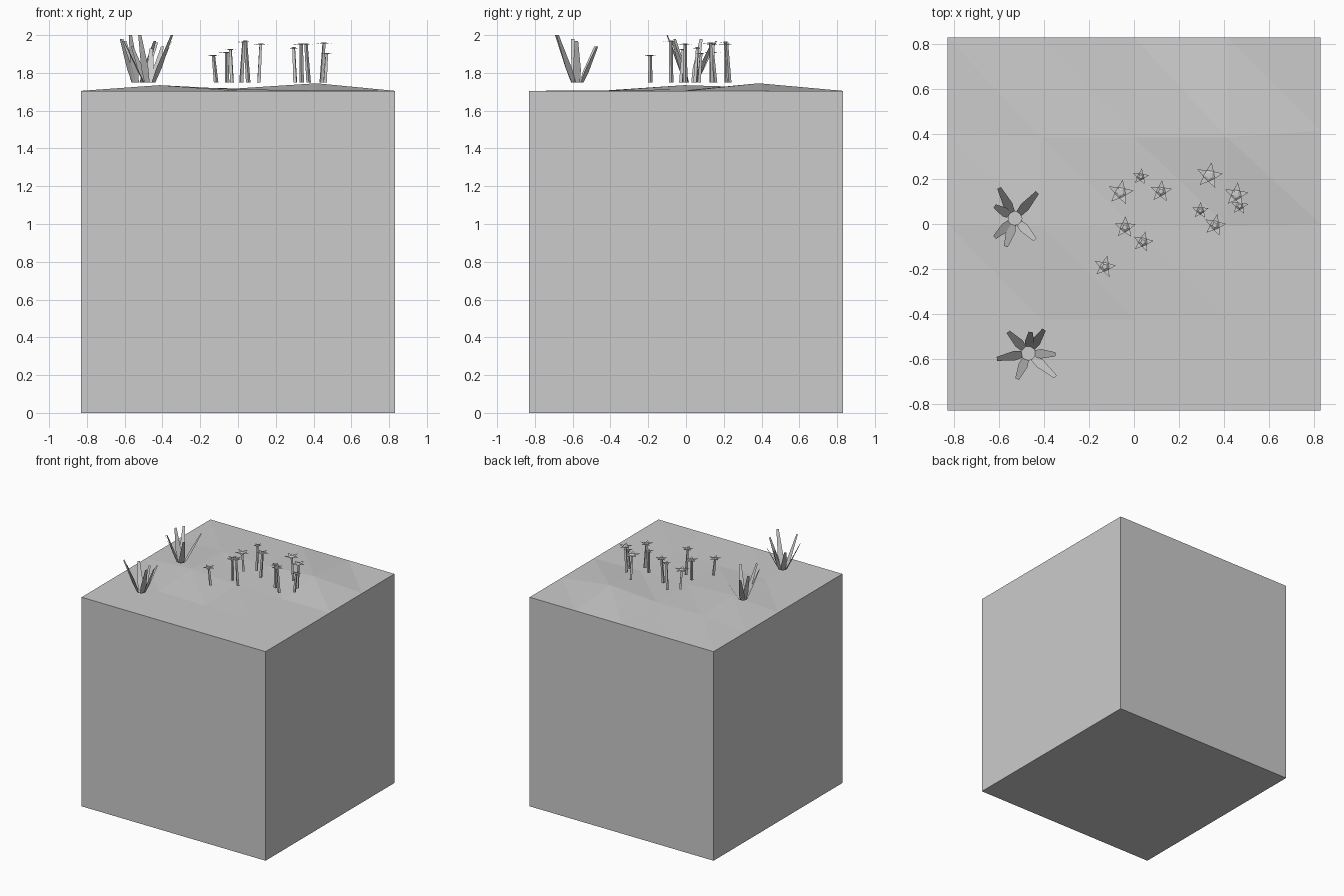
import bpy, bmesh, math
from mathutils import Vector

cube = bpy.data.objects.get("Cube")
if cube:
    bpy.data.objects.remove(cube, do_unlink=True)

grey = bpy.data.materials.new("plain_grey")
grey.use_nodes = True
colour = (0.6, 0.6, 0.6, 1)
grey.diffuse_color = colour
grey.node_tree.nodes["Principled BSDF"].inputs["Base Color"].default_value = colour

HALF = 0.83      # half width of the block
RIM = 1.705      # height of the block's edges
GROUND = 1.75    # height where the plants start


def finish(name, bm):
    """Turn a bmesh into a flat-shaded grey object."""
    mesh = bpy.data.meshes.new(name)
    bm.to_mesh(mesh)
    bm.free()
    mesh.materials.append(grey)
    obj = bpy.data.objects.new(name, mesh)
    bpy.context.collection.objects.link(obj)
    return obj


def ring(bm, centre, radius, count, turn=0.0):
    """Level ring of vertices."""
    verts = []
    for i in range(count):
        a = turn + math.tau * i / count
        verts.append(bm.verts.new(centre + Vector((math.cos(a), math.sin(a), 0)) * radius))
    return verts


# Block of earth with a gently bumpy top: rows run front to back
bumps = [(0.002, 0.0, 0.002),
         (0.030, 0.008, 0.002),
         (0.018, 0.013, 0.040)]
bm = bmesh.new()
cells = 4
grid = []
for j in range(cells + 1):
    row = []
    for i in range(cells + 1):
        inside = 0 < i < cells and 0 < j < cells
        lift = bumps[j - 1][i - 1] if inside else 0
        x, y = (HALF * (2 * k / cells - 1) for k in (i, j))
        if inside:
            y -= 0.03 if j > 2 else 0.01
        row.append(bm.verts.new((x, y, RIM + lift)))
    grid.append(row)
for j in range(cells):
    for i in range(cells):
        a, b = grid[j][i], grid[j][i + 1]
        c, d = grid[j + 1][i + 1], grid[j + 1][i]
        bm.faces.new((a, b, d))
        bm.faces.new((b, c, d))
# Flat walls and underside
edges = [grid[0], [r[-1] for r in grid], grid[-1][::-1], [r[0] for r in grid][::-1]]
foot = [bm.verts.new((e[0].co.x, e[0].co.y, 0)) for e in edges]
for k, edge in enumerate(edges):
    bm.faces.new([foot[k], foot[(k + 1) % 4]] + edge[::-1])
bm.faces.new(foot[::-1])
finish("earth_block", bm)


def grass_clump(name, x, y, tips):
    """Blades that spread outward from a small flat base."""
    bm = bmesh.new()
    centre = Vector((x, y, GROUND))
    bm.faces.new(ring(bm, centre, 0.034, len(tips) + 1))
    for tip in tips:
        tip = Vector(tip)
        out = Vector((tip.x - x, tip.y - y, 0)).normalized()
        side = Vector((-out.y, out.x, 0))
        root = centre + out * 0.03
        pairs = []
        for along, width in ((0, 0.015), (0.3, 0.021), (1, 0.009)):
            p = root.lerp(tip, along)
            pairs.append([bm.verts.new(p + side * s * width) for s in (-1, 1)])
        for low, high in zip(pairs, pairs[1:]):
            bm.faces.new((low[0], high[0], high[1], low[1]))
    finish(name, bm)


grass_clump("back_grass", -0.53, 0.025, [
    (-0.6, 0.16, 1.97), (-0.43, 0.14, 1.96), (-0.62, 0.08, 1.98),
    (-0.62, -0.06, 1.98), (-0.57, -0.1, 2), (-0.44, -0.07, 1.97)])
grass_clump("front_grass", -0.47, -0.575, [
    (-0.56, -0.48, 1.94), (-0.46, -0.48, 1.93), (-0.4, -0.47, 1.94),
    (-0.61, -0.6, 1.98), (-0.52, -0.69, 2), (-0.35, -0.68, 2),
    (-0.35, -0.58, 1.97)])


def flower(name, x, y, height, radius, turn):
    """Slim leaning stem with a flat five-pointed star and round middle."""
    bm = bmesh.new()
    head = Vector((x, y, height))
    lean = Vector((math.cos(turn), math.sin(turn), 0)) * 0.014
    base = Vector((x, y, GROUND)) + lean
    low, high = ring(bm, base, 0.012, 4, turn), ring(bm, head, 0.009, 4, turn)
    for i in range(4):
        n = (i + 1) % 4
        bm.faces.new((low[i], low[n], high[n], high[i]))
    bm.faces.new(low[::-1])
    # Petals: tips droop a little
    middle = ring(bm, head + Vector((0, 0, 0.006)), radius * 0.24, 5, turn + math.pi / 5)
    inner = ring(bm, head, radius * 0.45, 5, turn + math.pi / 5)
    outer = ring(bm, head + Vector((0, 0, 0.003)), radius, 5, turn)
    bm.faces.new(middle)
    for i in range(5):
        p = i - 1
        bm.faces.new((inner[p], outer[i], inner[i]))
        bm.faces.new((middle[p], inner[p], inner[i], middle[i]))
    finish(name, bm)


flowers = [
    (-0.13, -0.19, 1.89, 0.05), (-0.06, 0.14, 1.905, 0.058),
    (0.03, 0.21, 1.96, 0.037), (0.12, 0.145, 1.95, 0.05),
    (-0.04, -0.015, 1.92, 0.05), (0.04, -0.08, 1.965, 0.047),
    (0.335, 0.215, 1.95, 0.06), (0.455, 0.13, 1.955, 0.055),
    (0.47, 0.08, 1.9, 0.04), (0.295, 0.06, 1.93, 0.038),
    (0.36, -0.005, 1.95, 0.05)]
for k, (x, y, z, r) in enumerate(flowers):
    flower(f"flower_{k + 1}", x, y, z, r, 0.1 + 1.3 * (k % 5))
